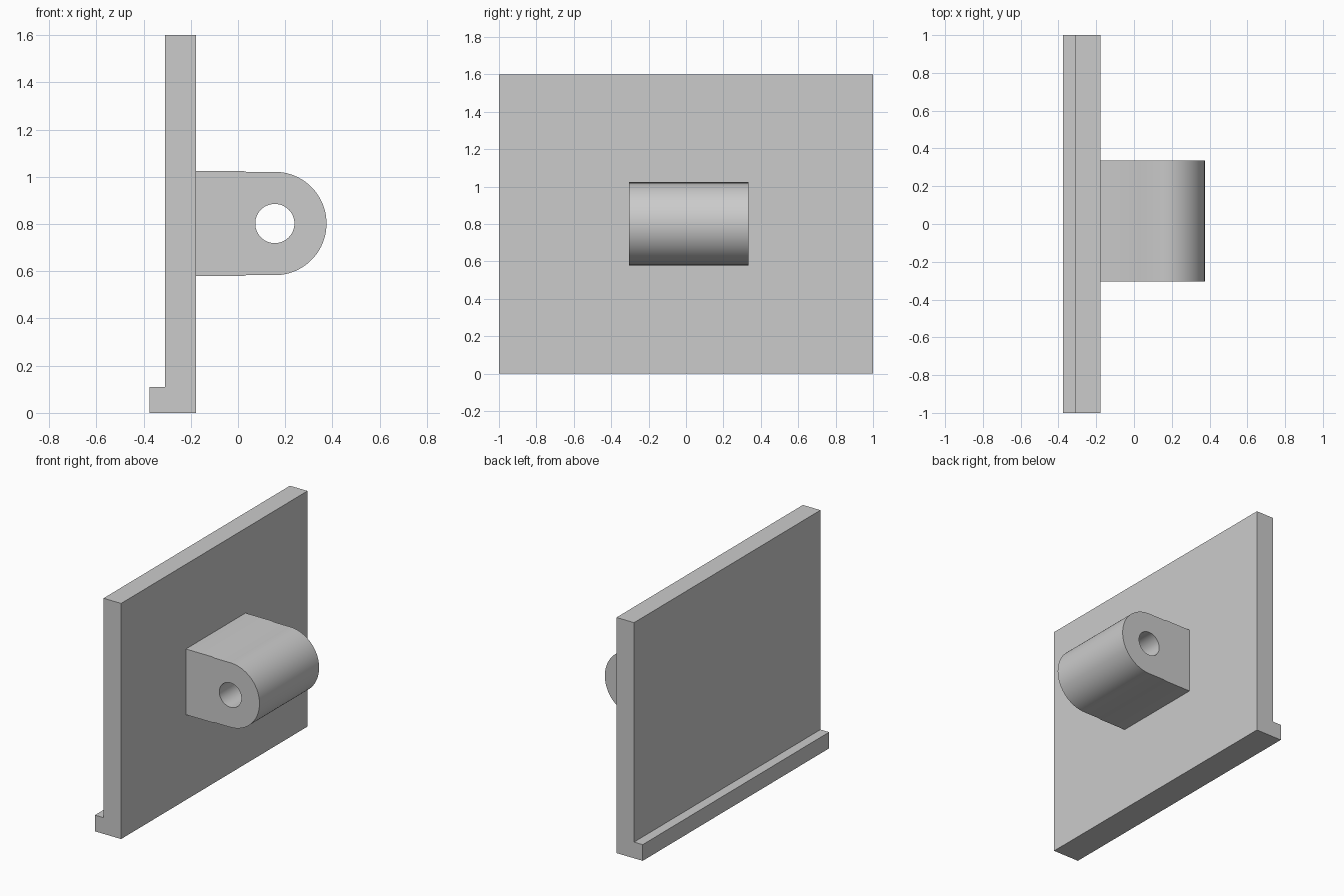
import bpy
import bmesh
from math import cos, sin, pi, radians

if "Cube" in bpy.data.objects:
    bpy.data.objects.remove(bpy.data.objects["Cube"], do_unlink=True)

grey = bpy.data.materials.new("plain grey")
grey.use_nodes = True
grey.diffuse_color = (0.6, 0.6, 0.6, 1)
grey.node_tree.nodes["Principled BSDF"].inputs["Base Color"].default_value = (0.6, 0.6, 0.6, 1)


def arc(cx, cz, radius, start, end, steps):
    """Points along an arc, angles in radians."""
    angles = [start + (end - start) * i / steps for i in range(steps + 1)]
    return [(cx + radius * cos(a), cz + radius * sin(a)) for a in angles]


def extrude_profile(name, loops, y_front, y_back):
    """Fill x-z outlines (inner loops become holes) and extrude them along y."""
    curve = bpy.data.curves.new(name, "CURVE")
    curve.dimensions = "2D"
    curve.fill_mode = "BOTH"
    curve.extrude = (y_back - y_front) / 2
    for loop in loops:
        spline = curve.splines.new("POLY")
        spline.points.add(len(loop) - 1)
        for point, (x, z) in zip(spline.points, loop):
            point.co = (x, z, 0, 1)
        spline.use_cyclic_u = True
    obj = bpy.data.objects.new(name, curve)
    bpy.context.collection.objects.link(obj)
    obj.rotation_euler.x = radians(90)
    obj.location.y = (y_front + y_back) / 2

    bpy.ops.object.select_all(action="DESELECT")
    obj.select_set(True)
    bpy.context.view_layer.objects.active = obj
    bpy.ops.object.convert(target="MESH")
    obj = bpy.context.object

    # Weld caps to walls
    bm = bmesh.new()
    bm.from_mesh(obj.data)
    bmesh.ops.remove_doubles(bm, verts=bm.verts, dist=0.0001)
    bmesh.ops.recalc_face_normals(bm, faces=bm.faces)
    bm.to_mesh(obj.data)
    bm.free()

    obj.data.materials.clear()
    obj.data.materials.append(grey)
    bpy.ops.object.shade_smooth_by_angle(angle=radians(30))
    return obj


# Upright plate with a small lip along its lower edge
plate = [(-0.375, 0), (-0.178, 0), (-0.178, 1.6),
         (-0.31, 1.6), (-0.31, 0.11), (-0.375, 0.11)]
extrude_profile("plate_with_lip", [plate], -1, 1)

# Rounded lug with a pin hole, its root slightly taller than its nose
lug = [(-0.178, 1.025), (-0.178, 0.579), (0.02, 0.579), (0.035, 0.583)]
lug += arc(0.156, 0.802, 0.219, -pi / 2, pi / 2, 40)
lug += [(0.035, 1.021), (0.02, 1.025)]
pin_hole = arc(0.156, 0.802, 0.083, 0, 2 * pi, 48)[:-1]
extrude_profile("hinge_lug", [lug, pin_hole], -0.305, 0.335)
